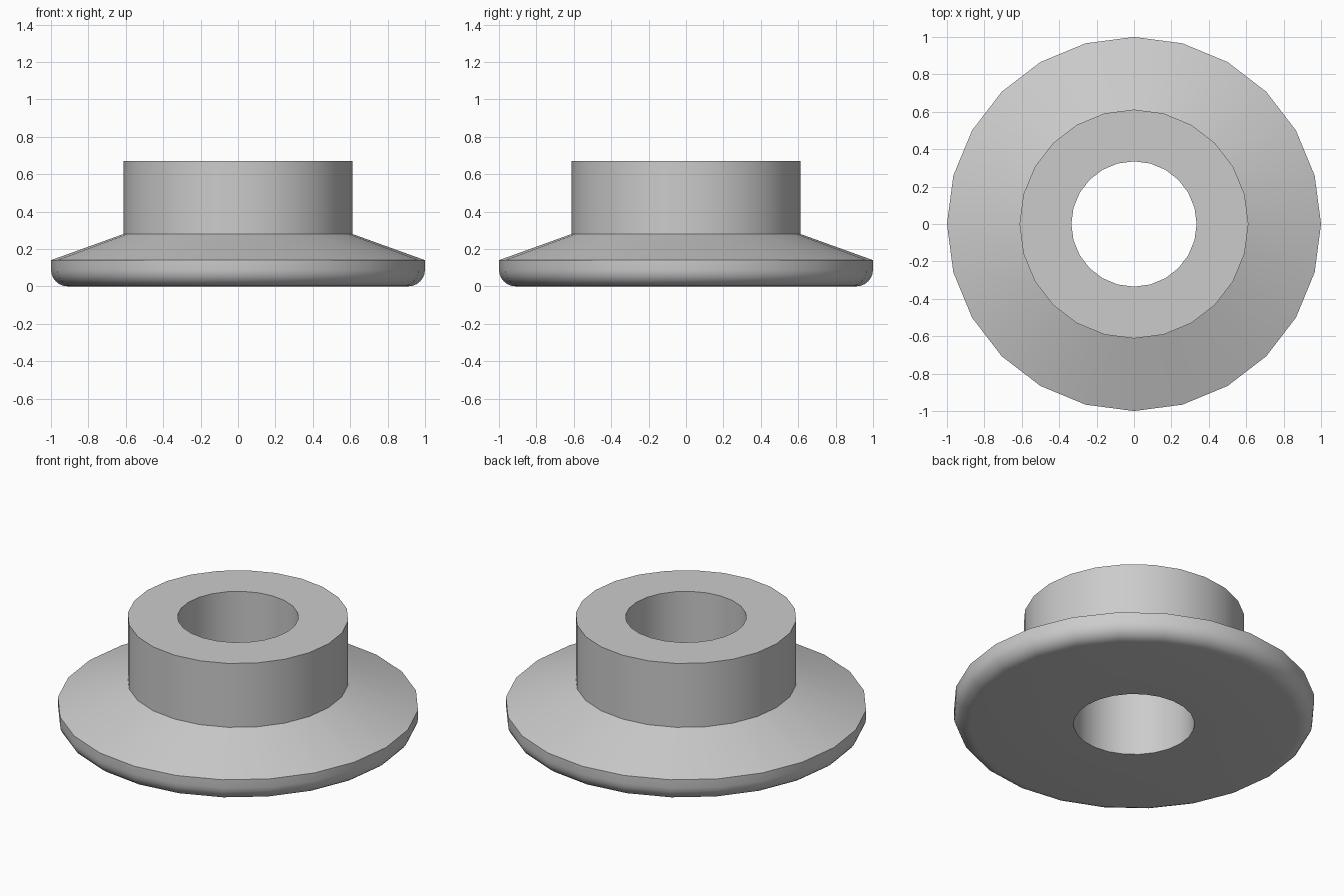
import bpy, bmesh, math

cube = bpy.data.objects.get("Cube")
if cube:
    bpy.data.objects.remove(cube, do_unlink=True)

SIDES = 24
BORE, COLLAR, RIM = 0.335, 0.612, 1.0
RIM_TOP, CONE_TOP, HEIGHT = 0.14, 0.28, 0.67
FILLET, STEPS = 0.09, 6

# Plain grey material
grey = bpy.data.materials.new("plain grey")
grey.use_nodes = True
colour = (0.6, 0.6, 0.6, 1)
grey.diffuse_color = colour
grey.node_tree.nodes["Principled BSDF"].inputs["Base Color"].default_value = colour

# Closed cross-section: bore, flat base, rounded lower edge, rim, cone, collar
profile = [(BORE, 0)]
for i in range(STEPS + 1):
    a = math.pi / 2 * i / STEPS
    profile.append((RIM - FILLET + FILLET * math.sin(a), FILLET - FILLET * math.cos(a)))
profile += [(RIM, RIM_TOP), (COLLAR, CONE_TOP), (COLLAR, HEIGHT), (BORE, HEIGHT)]

# Turn the cross-section around the upright axis
bm = bmesh.new()
rings = []
for s in range(SIDES):
    t = 2 * math.pi * s / SIDES
    rings.append([bm.verts.new((r * math.cos(t), r * math.sin(t), z)) for r, z in profile])
for s in range(SIDES):
    here, after = rings[s], rings[(s + 1) % SIDES]
    for k in range(len(profile)):
        n = (k + 1) % len(profile)
        bm.faces.new((here[k], after[k], after[n], here[n]))
bmesh.ops.recalc_face_normals(bm, faces=bm.faces)

mesh = bpy.data.meshes.new("flanged_bushing")
bm.to_mesh(mesh)
bm.free()
mesh.materials.append(grey)
bushing = bpy.data.objects.new("flanged_bushing", mesh)
bpy.context.collection.objects.link(bushing)

# Smooth round walls with crisp edges between them
bpy.ops.object.select_all(action='DESELECT')
bushing.select_set(True)
bpy.context.view_layer.objects.active = bushing
bpy.ops.object.shade_smooth_by_angle(angle=math.radians(30))
